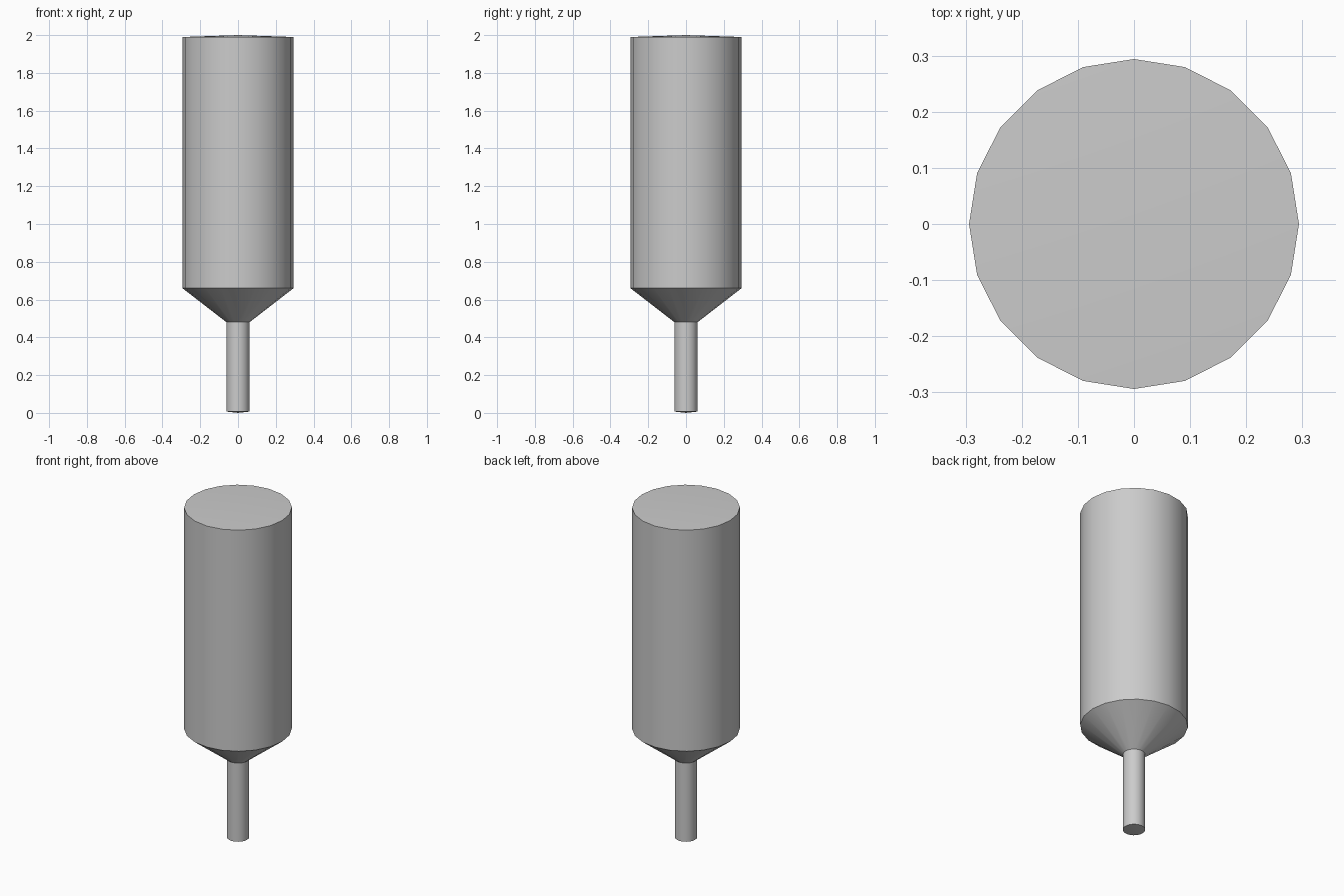
import bpy, bmesh, math

if "Cube" in bpy.data.objects:
    bpy.data.objects.remove(bpy.data.objects["Cube"])

SIDES = 20


def lathe(name, profile):
    """Revolve (radius, z) points around z; radius 0 makes a single pole."""
    bm = bmesh.new()
    rings = []
    for r, z in profile:
        n = SIDES if r > 0 else 1
        rings.append([bm.verts.new((r * math.cos(2 * math.pi * i / SIDES),
                                    r * math.sin(2 * math.pi * i / SIDES), z))
                      for i in range(n)])
    for a, b in zip(rings, rings[1:]):
        for i in range(SIDES):
            j = (i + 1) % SIDES
            quad = [a[i % len(a)], a[j % len(a)], b[j % len(b)], b[i % len(b)]]
            bm.faces.new(list(dict.fromkeys(quad)))
    bmesh.ops.recalc_face_normals(bm, faces=bm.faces)
    mesh = bpy.data.meshes.new(name)
    bm.to_mesh(mesh)
    bm.free()
    obj = bpy.data.objects.new(name, mesh)
    bpy.context.collection.objects.link(obj)
    bpy.ops.object.select_all(action='DESELECT')
    obj.select_set(True)
    bpy.context.view_layer.objects.active = obj
    bpy.ops.object.shade_smooth_by_angle(angle=math.radians(30))
    return obj


# Thin stem, funnel and tall body in one skin, with barely domed end caps
lathe("funnel_canister", [(0, 0), (0.061, 0.007), (0.061, 0.48),
                          (0.294, 0.66), (0.294, 1.99), (0, 2.0)])
